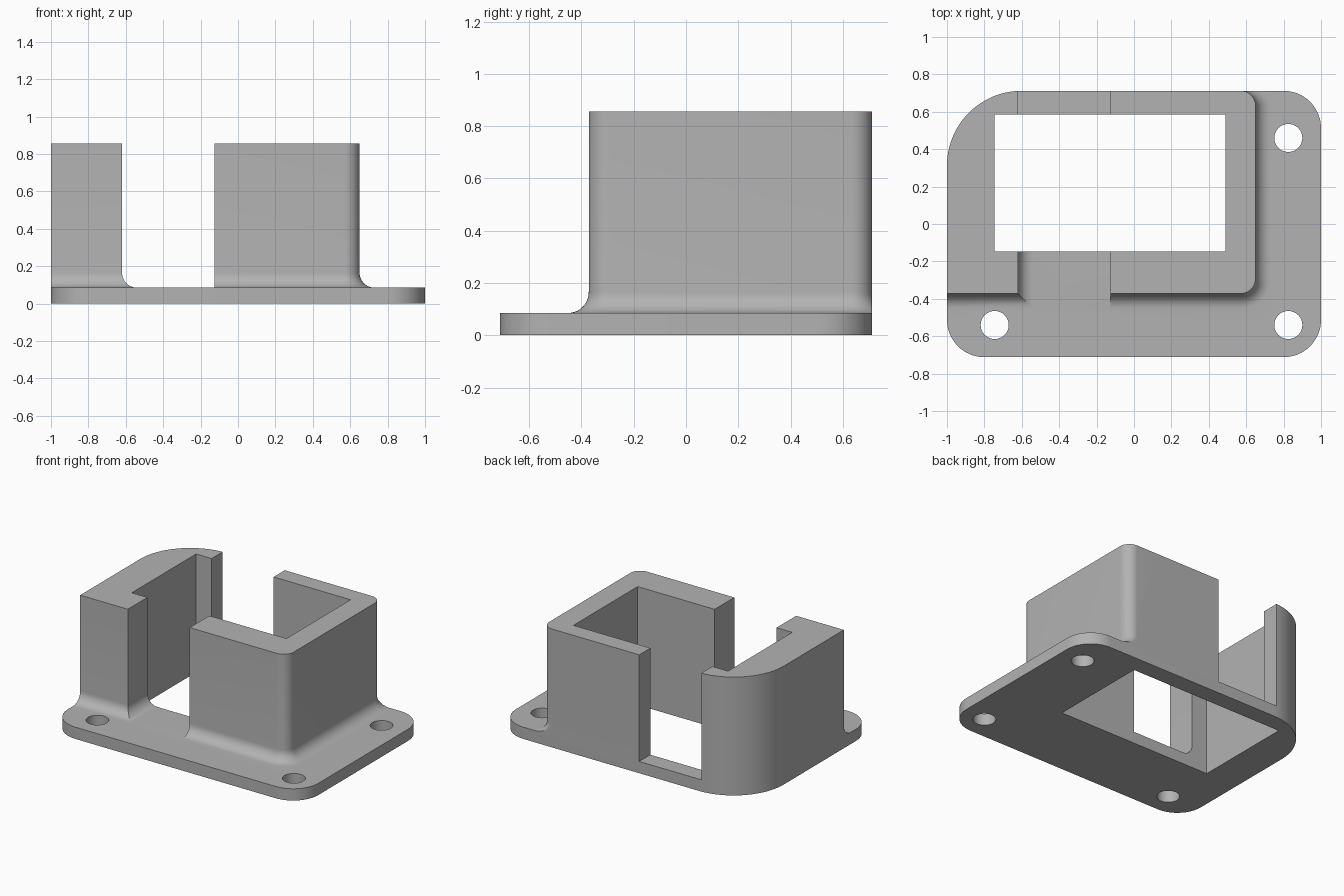
import bpy, bmesh
from math import sin, cos, radians

default = bpy.data.objects.get("Cube")
if default:
    bpy.data.objects.remove(default, do_unlink=True)

# Main dimensions
BACK, PLATE_TOP, TOP = 0.712, 0.085, 0.855
FRONT, RIGHT = -0.372, 0.65               # outer wall faces
SLOT_L, SLOT_R = -0.62, -0.125            # gap between the walls
HX0, HX1, HY0, HY1 = -0.745, 0.49, -0.148, 0.585   # rectangular opening
FILLET, CORNER = 0.08, 0.08

grey = bpy.data.materials.new("plain grey")
grey.use_nodes = True
colour = (0.45, 0.45, 0.45, 1)
grey.diffuse_color = colour
grey.node_tree.nodes["Principled BSDF"].inputs["Base Color"].default_value = colour


def arc(cx, cy, r, start, end, n=16):
    angles = [radians(start + (end - start) * i / n) for i in range(n + 1)]
    return [(cx + r * cos(a), cy + r * sin(a)) for a in angles]


def loft(name, rings):
    """Solid through a stack of (outline, height) rings."""
    bm = bmesh.new()
    layers = [[bm.verts.new((x, y, z)) for x, y in pts] for pts, z in rings]
    for low, high in zip(layers, layers[1:]):
        for i in range(len(low)):
            j = (i + 1) % len(low)
            bm.faces.new((low[i], low[j], high[j], high[i]))
    bm.faces.new(layers[0][::-1])
    bm.faces.new(layers[-1])
    bmesh.ops.recalc_face_normals(bm, faces=bm.faces)
    mesh = bpy.data.meshes.new(name)
    bm.to_mesh(mesh)
    bm.free()
    mesh.materials.append(grey)
    ob = bpy.data.objects.new(name, mesh)
    bpy.context.collection.objects.link(ob)
    return ob


def combine(target, other, operation):
    """Boolean the other solid into the target, then drop it."""
    mod = target.modifiers.new(other.name, "BOOLEAN")
    mod.operation, mod.solver, mod.object = operation, "EXACT", other
    bpy.context.view_layer.objects.active = target
    bpy.ops.object.modifier_apply(modifier=mod.name)
    bpy.data.objects.remove(other, do_unlink=True)


def filleted(name, outline):
    """Wall whose outline(d) flares by d into the plate."""
    rings = []
    for i in range(11):
        a = radians(9 * i)
        rings.append((outline(FILLET * (1 - sin(a))),
                      PLATE_TOP + FILLET * (1 - cos(a))))
    rings.append((outline(0), TOP))
    return loft(name, rings)


# Large rounded back corner, shared by plate and left wall
big_corner = arc(-0.6, BACK - 0.4, 0.4, 92.87, 180, 24)


def left_outline(d):
    return [(-1, FRONT - d), (SLOT_L + d, FRONT - d), (SLOT_L + d, HY0),
            (HX0, HY0), (HX0, HY1), (big_corner[0][0], HY1)] + big_corner


def right_outline(d):
    r = CORNER + d
    back = arc(RIGHT - CORNER, BACK - CORNER, r, 0, 90, 32)
    return ([(SLOT_R, HY0), (SLOT_R, FRONT - d)]
            + arc(RIGHT - CORNER, FRONT + CORNER, r, -90, 0)
            + [(x, min(y, BACK)) for x, y in back]
            + [(SLOT_R, BACK), (SLOT_R, HY1), (HX1, HY1), (HX1, HY0)])


# Base plate with three small corners and the large one
plate_outline = (arc(-0.8, -BACK + 0.2, 0.2, 180, 270)
                 + arc(0.8, -BACK + 0.2, 0.2, 270, 360)
                 + arc(0.8, BACK - 0.2, 0.2, 0, 90)
                 + [(-0.6, BACK)] + big_corner)
bracket = loft("mounting_bracket", [(plate_outline, 0), (plate_outline, PLATE_TOP)])

# Rectangular opening and screw holes
opening = [(HX0, HY0), (HX1, HY0), (HX1, HY1), (HX0, HY1)]
cutters = [opening] + [arc(x, y, 0.075, 0, 348.75, 31)
                       for x, y in ((0.825, 0.46), (0.825, -0.54), (-0.745, -0.54))]
for pts in cutters:
    combine(bracket, loft("hole_cutter", [(pts, -0.1), (pts, 0.2)]), "DIFFERENCE")

# Upright walls either side of the slot
combine(bracket, filleted("left_wall", left_outline), "UNION")
combine(bracket, filleted("right_wall", right_outline), "UNION")

bpy.ops.object.select_all(action="DESELECT")
bracket.select_set(True)
bpy.context.view_layer.objects.active = bracket
bpy.ops.object.shade_smooth_by_angle(angle=radians(30))
